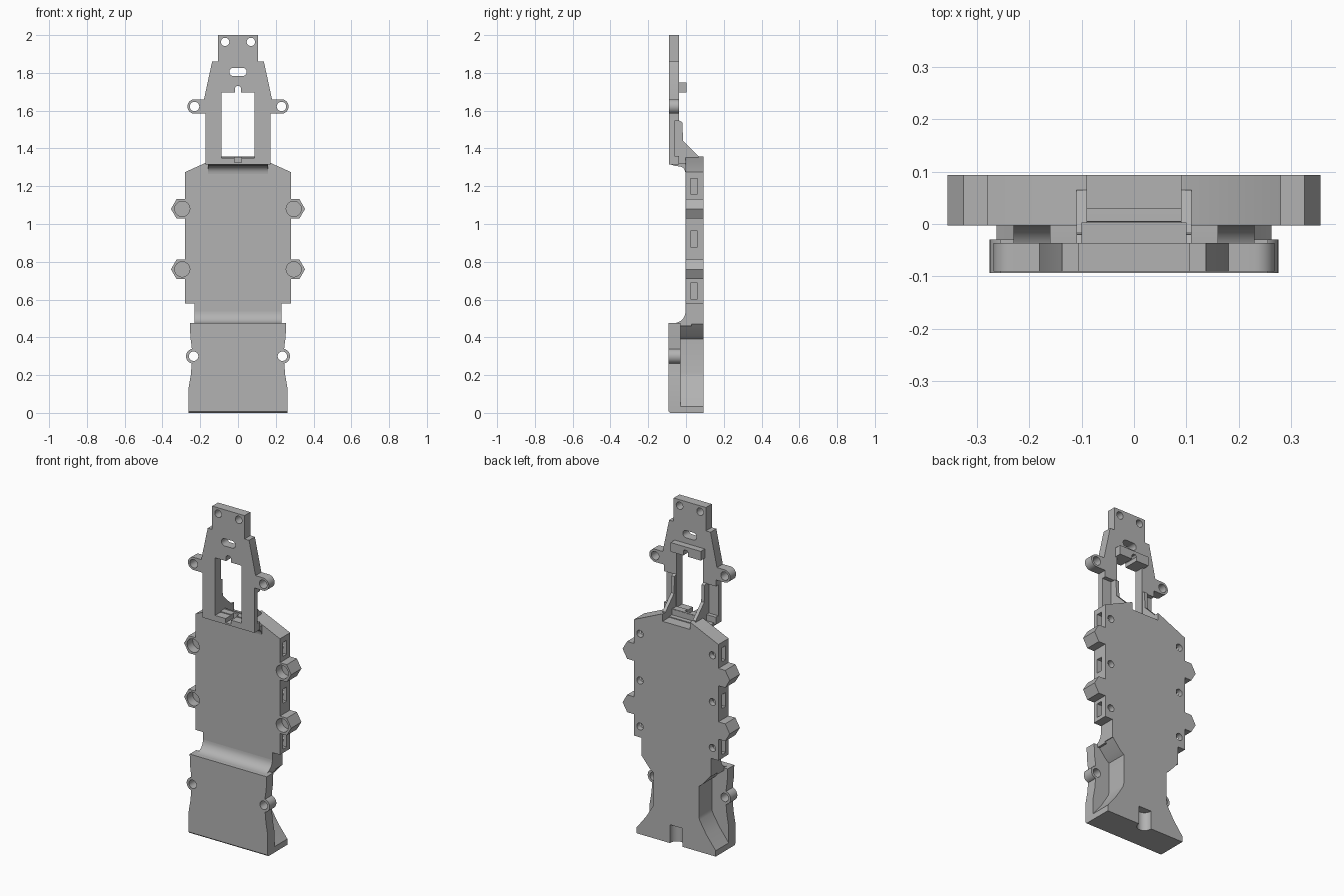
import bpy, bmesh, math
from mathutils import Vector

cube = bpy.data.objects.get("Cube")
if cube:
    bpy.data.objects.remove(cube, do_unlink=True)

grey = bpy.data.materials.new("plain grey")
grey.use_nodes = True
COLOR = (0.45, 0.45, 0.45, 1)
grey.diffuse_color = COLOR
grey.node_tree.nodes["Principled BSDF"].inputs["Base Color"].default_value = COLOR


def prism(name, outline, lo, hi, axis="y"):
    """Extrude an outline: (x, z) along y, (y, z) along x, or (x, y) along z."""
    place = {"y": lambda a, b, t: (a, t, b),
             "x": lambda a, b, t: (t, a, b),
             "z": lambda a, b, t: (a, b, t)}[axis]
    bm = bmesh.new()
    face = bm.faces.new([bm.verts.new(place(a, b, lo)) for a, b in outline])
    shift = Vector(place(0, 0, hi - lo))
    top = bmesh.ops.extrude_face_region(bm, geom=[face])["geom"]
    bmesh.ops.translate(bm, vec=shift, verts=[v for v in top if isinstance(v, bmesh.types.BMVert)])
    bmesh.ops.recalc_face_normals(bm, faces=bm.faces)
    mesh = bpy.data.meshes.new(name)
    bm.to_mesh(mesh)
    bm.free()
    mesh.materials.append(grey)
    obj = bpy.data.objects.new(name, mesh)
    bpy.context.collection.objects.link(obj)
    return obj


def rect(a0, a1, b0, b1):
    return [(a0, b0), (a1, b0), (a1, b1), (a0, b1)]


def ring(a, b, r, n=32):
    return [(a + r * math.cos(i * math.tau / n), b + r * math.sin(i * math.tau / n)) for i in range(n)]


def mirrored(half):
    return half + [(-x, z) for x, z in reversed(half)]


def cut(obj, outline, lo, hi, axis="y"):
    cutter = prism("cutter", outline, lo, hi, axis)
    cutter.hide_render = True
    mod = obj.modifiers.new("cut", "BOOLEAN")
    mod.operation, mod.solver, mod.object = "DIFFERENCE", "EXACT", cutter
    bpy.context.view_layer.objects.active = obj
    bpy.ops.object.modifier_apply(modifier=mod.name)
    bpy.data.objects.remove(cutter, do_unlink=True)


def smooth(obj):
    bpy.ops.object.select_all(action="DESELECT")
    obj.select_set(True)
    bpy.context.view_layer.objects.active = obj
    bpy.ops.object.shade_smooth_by_angle(angle=math.radians(30))


SIDES = ((1, "left"), (-1, "right"))
FRONT, MID, BACK = -0.093, -0.003, 0.093

# Main body with chamfered shoulders and a narrow neck
body = prism("main_body", mirrored([(0.23, 0.47), (0.23, 0.58), (0.28, 0.58), (0.28, 1.275), (0.095, 1.358)]), MID, BACK)
cut(body, rect(-0.09, 0.09, 1.315, 1.4), 0.005, 0.2)
for s, side in SIDES:
    for z in (1.2, 0.92, 0.645):
        cut(body, rect(0.025, 0.06, z - 0.042, z + 0.042), s * 0.2, s * 0.3, "x")
        cut(body, ring(s * 0.24, z, 0.021), 0.04, 0.2)
    # Hexagonal bosses with a round pocket
    for z, level in ((1.08, "upper"), (0.76, "lower")):
        cut(body, ring(s * 0.295, z, 0.04), -0.1, 0.05)
        boss = prism(f"{side}_{level}_hex_boss", ring(s * 0.295, z, 0.06, 6), MID, BACK)
        cut(boss, ring(s * 0.295, z, 0.04), -0.1, 0.05)
        smooth(boss)
smooth(body)

# Lower core with side pockets and a rounded notch at the foot
core = prism("lower_core", mirrored([(0.262, 0), (0.262, 0.035), (0.2, 0.115), (0.155, 0.19), (0.15, 0.21),
                                     (0.15, 0.39), (0.175, 0.41), (0.23, 0.475)]), -0.031, BACK)
cut(core, ring(0, 0.088, 0.042), -0.1, 0.11, "z")
smooth(core)

# Lower front plate with mounting ears
plate = prism("lower_front_plate", mirrored([(0.262, 0.008), (0.262, 0.13), (0.25, 0.2), (0.243, 0.28), (0.245, 0.35),
                                             (0.252, 0.4), (0.255, 0.476)]), FRONT, -0.03)
foot = prism("foot_edge", [(-0.085, 0), (-0.03, 0), (-0.03, 0.008), (FRONT, 0.008)], -0.262, 0.262, "x")
for s, side in SIDES:
    cut(plate, ring(s * 0.235, 0.3, 0.025), -0.2, 0.1)
    ear = prism(f"{side}_lower_ear", ring(s * 0.235, 0.3, 0.04), FRONT, -0.03)
    cut(ear, ring(s * 0.235, 0.3, 0.025), -0.2, 0.1)
    smooth(ear)
smooth(plate)

# Concave ramp from the lower plate up to the body
arc = [(-0.063 + 0.06 * math.sin(t), 0.536 - 0.06 * math.cos(t)) for t in [i * math.pi / 16 for i in range(9)]]
smooth(prism("neck_ramp", arc + [(0.03, 0.536), (0.03, 0.46), (-0.063, 0.46)], -0.23, 0.23, "x"))

# Upper frame plate with window, slot and screw holes
frame = prism("upper_frame", mirrored([(0.172, 1.315), (0.172, 1.58), (0.18, 1.66), (0.137, 1.86),
                                       (0.107, 1.86), (0.107, 2.0)]), -0.091, -0.036)
window = mirrored([(0.018, 1.325), (0.018, 1.35), (0.088, 1.35), (0.088, 1.695), (0.016, 1.695), (0.016, 1.72), (0.008, 1.73)])
cut(frame, window, -0.2, 0.1)
slot = [(x + (0.024 if x > 0 else -0.024), z) for x, z in ring(0, 1.805, 0.022)]
cut(frame, slot, -0.2, 0.1)
for s, side in SIDES:
    cut(frame, ring(s * 0.068, 1.964, 0.022), -0.2, 0.1)
    cut(frame, rect(s * 0.11, s * 0.25, 1.36, 1.545), -0.06, 0.1)
    # Upper ears on short arms
    ear_outline = [(s * (0.23 + 0.038 * math.cos(t)), 1.622 + 0.038 * math.sin(t))
                   for t in [math.pi * (i / 16 - 0.5) for i in range(17)]]
    ear = prism(f"{side}_upper_ear", ear_outline + [(s * 0.165, 1.66), (s * 0.165, 1.584)], -0.091, -0.036)
    cut(ear, ring(s * 0.23, 1.622, 0.025), -0.2, 0.1)
    smooth(ear)
    # Gusset ribs beside the window
    prism(f"{side}_gusset", [(-0.06, 1.315), (0.065, 1.315), (0.065, 1.36), (-0.015, 1.44), (-0.02, 1.54), (-0.06, 1.56)],
          s * 0.09, s * 0.11, "x")
smooth(frame)

# Bar above the window and sill below it
bar = prism("window_bar", rect(-0.1, 0.1, 1.695, 1.75), -0.05, 0.003)
cut(bar, mirrored([(0.016, 1.6), (0.016, 1.72), (0.008, 1.73)]), -0.2, 0.1)
sill = prism("window_sill", rect(-0.09, 0.09, 1.312, 1.355), -0.04, 0.006)
cut(sill, rect(-0.018, 0.018, 1.325, 1.4), -0.2, -0.015)

# Concave bracket joining the frame to the body
under = [(-0.035 + 0.032 * math.sin(t), 1.265 + 0.04 * math.cos(t)) for t in [i * math.pi / 12 for i in range(7)]]
smooth(prism("frame_bracket", [(-0.09, 1.318), (-0.06, 1.308)] + under + [(0.03, 1.265), (0.03, 1.32), (-0.06, 1.325)],
             -0.16, 0.16, "x"))
